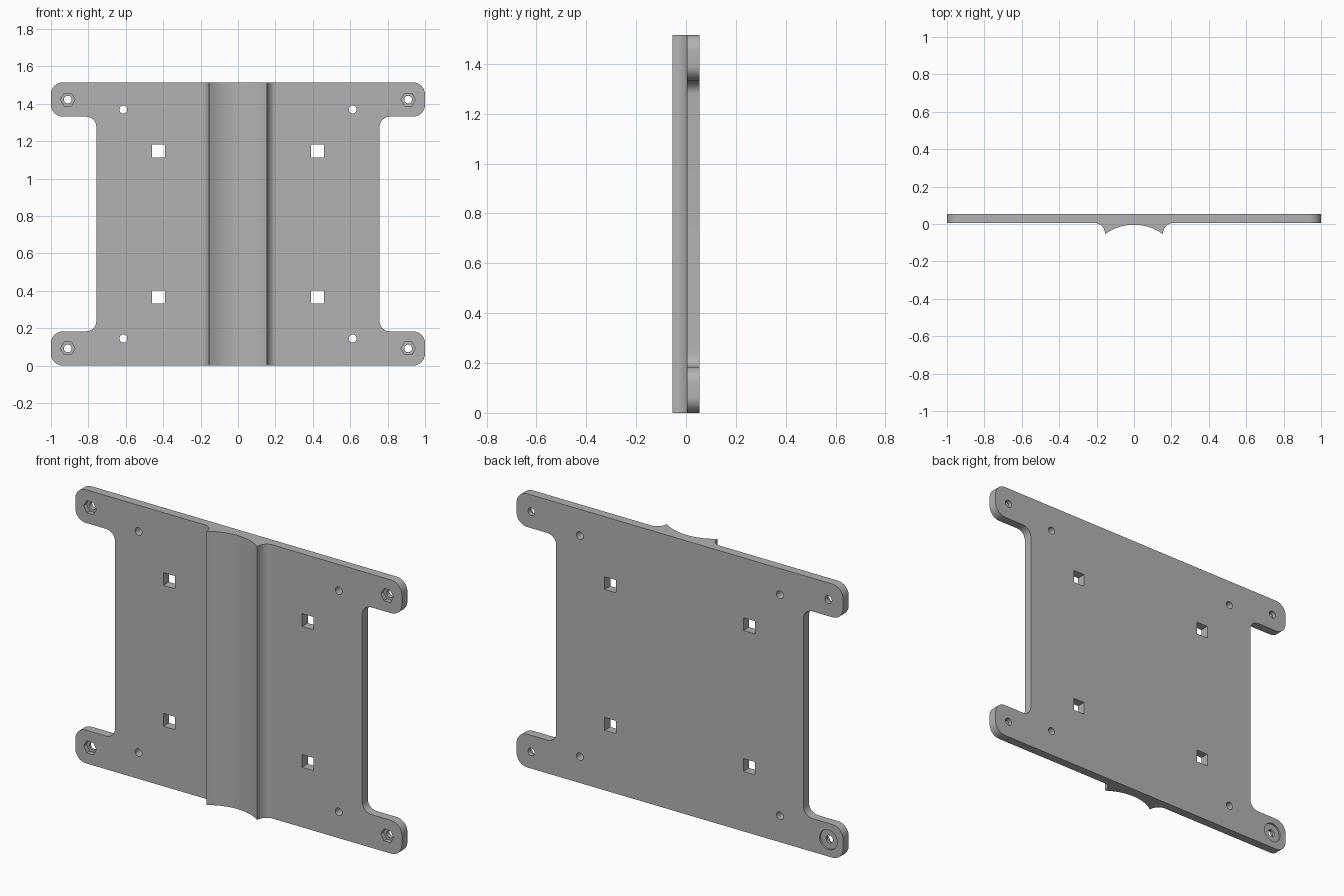
import bpy, bmesh, math
from mathutils import Vector

cube = bpy.data.objects.get("Cube")
if cube:
    bpy.data.objects.remove(cube, do_unlink=True)

HEIGHT = 1.515
MID = HEIGHT / 2
FRONT, BACK = 0.005, 0.054

grey = bpy.data.materials.new("plain grey")
grey.use_nodes = True
colour = (0.45, 0.45, 0.45, 1)
grey.diffuse_color = colour
grey.node_tree.nodes["Principled BSDF"].inputs["Base Color"].default_value = colour


def prism(name, points, offset):
    """Extrude a closed 3D outline along an offset."""
    bm = bmesh.new()
    face = bm.faces.new([bm.verts.new(p) for p in points])
    extruded = bmesh.ops.extrude_face_region(bm, geom=[face])["geom"]
    bmesh.ops.translate(bm, vec=offset, verts=[v for v in extruded if isinstance(v, bmesh.types.BMVert)])
    bmesh.ops.recalc_face_normals(bm, faces=bm.faces)
    mesh = bpy.data.meshes.new(name)
    bm.to_mesh(mesh)
    bm.free()
    mesh.materials.append(grey)
    obj = bpy.data.objects.new(name, mesh)
    bpy.context.collection.objects.link(obj)
    return obj


def rounded(corners, steps=10):
    """Round each (x, z, radius) right-angle corner with an arc."""
    points = []
    for i, (x, z, radius) in enumerate(corners):
        here = Vector((x, z))
        before = (Vector(corners[i - 1][:2]) - here).normalized()
        after = (Vector(corners[(i + 1) % len(corners)][:2]) - here).normalized()
        centre = here + (before + after) * radius
        for s in range(steps + 1):
            a = s / steps * math.pi / 2
            points.append(centre - radius * (after * math.cos(a) + before * math.sin(a)))
    return points


def polygon(x, z, radius, sides, turn=0.0):
    angles = [turn + math.tau * i / sides for i in range(sides)]
    return [(x + radius * math.cos(a), z + radius * math.sin(a)) for a in angles]


def cut(target, outline, start, end):
    """Cut a straight-sided hole between two depths."""
    cutter = prism("hole_cutter", [(x, start, z) for x, z in outline], (0, end - start, 0))
    cutter.hide_render = True
    mod = target.modifiers.new("hole", "BOOLEAN")
    mod.operation = "DIFFERENCE"
    mod.solver = "EXACT"
    mod.object = cutter
    bpy.context.view_layer.objects.active = target
    bpy.ops.object.modifier_apply(modifier=mod.name)
    bpy.data.objects.remove(cutter, do_unlink=True)


def smooth(obj):
    bpy.ops.object.select_all(action="DESELECT")
    obj.select_set(True)
    bpy.context.view_layer.objects.active = obj
    bpy.ops.object.shade_smooth_by_angle(angle=math.radians(30))


# Plate with four rounded arms
lower = [(1, 0, 0.065), (1, 0.184, 0.065), (0.757, 0.184, 0.055)]
right = lower + [(x, HEIGHT - z, r) for x, z, r in reversed(lower)]
outline = rounded(right + [(-x, z, r) for x, z, r in reversed(right)])
plate = prism("mounting_plate", [(x, FRONT, z) for x, z in outline], (0, BACK - FRONT, 0))

# Holes repeated in all four quarters
for sx in (-1, 1):
    for sz in (-1, 1):
        through = (FRONT - 0.05, BACK + 0.05)
        cut(plate, polygon(sx * 0.613, MID + sz * 0.612, 0.021, 24), *through)
        cut(plate, polygon(sx * 0.425, MID + sz * 0.39, 0.05, 4, math.pi / 4), *through)
        bolt = (sx * 0.91, MID + sz * 0.665)
        cut(plate, polygon(*bolt, 0.021, 24), *through)
        cut(plate, polygon(*bolt, 0.039, 6), FRONT - 0.05, FRONT + 0.025)

# Single round recess behind one bolt hole
cut(plate, polygon(-0.91, MID - 0.665, 0.054, 32), BACK - 0.01, BACK + 0.05)
smooth(plate)

# Saddle rib: hollow arc between two tips, with fillets down to the plate
TIP, DEEP, CREST = 0.155, -0.054, -0.004
sag = CREST - DEEP
radius = (TIP ** 2 + sag ** 2) / (2 * sag)
half = math.asin(TIP / radius)
saddle = []
for i in range(25):
    a = half * (i / 12 - 1)
    saddle.append((radius * math.sin(a), CREST - radius + radius * math.cos(a)))
fillet = []
for i in range(1, 11):
    a = math.pi / 2 * i / 10
    fillet.append((TIP + 0.052 * (1 - math.cos(a)), DEEP + (FRONT - DEEP) * math.sin(a)))
profile = saddle + fillet + [(-x, y) for x, y in reversed(fillet)]
rib = prism("saddle_rib", [(x, y, 0) for x, y in profile], (0, 0, HEIGHT))
smooth(rib)
